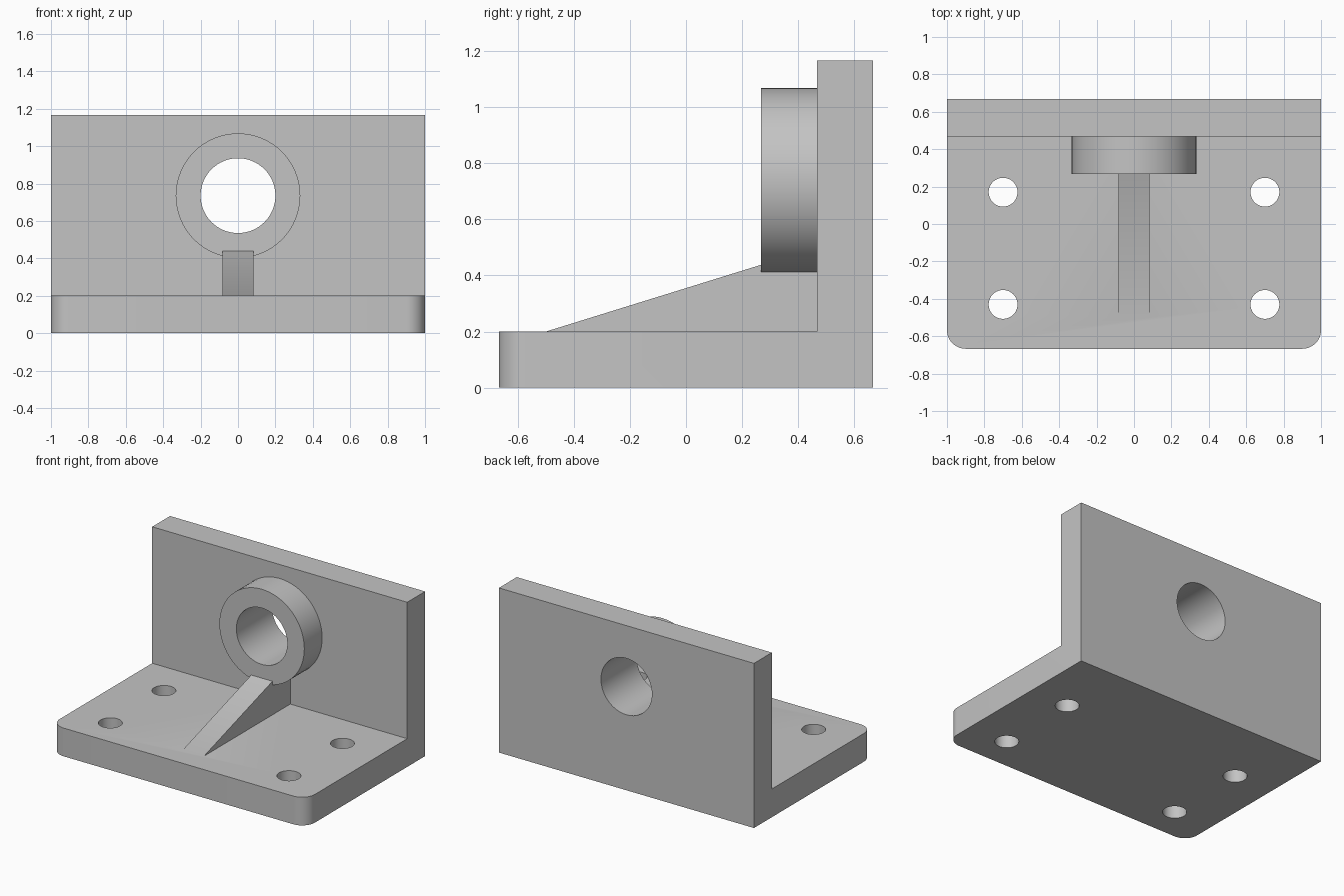
import bpy
import bmesh
import math
from mathutils import Matrix

cube = bpy.data.objects.get("Cube")
if cube:
    bpy.data.objects.remove(cube, do_unlink=True)

grey = bpy.data.materials.new("machined grey")
grey.use_nodes = True
colour = (0.55, 0.55, 0.55, 1)
grey.diffuse_color = colour
grey.node_tree.nodes["Principled BSDF"].inputs["Base Color"].default_value = colour

BORE_Z = 0.735
WALL_Y = 0.467


def finish(bm, name):
    bmesh.ops.recalc_face_normals(bm, faces=bm.faces[:])
    mesh = bpy.data.meshes.new(name)
    bm.to_mesh(mesh)
    bm.free()
    mesh.materials.append(grey)
    obj = bpy.data.objects.new(name, mesh)
    bpy.context.collection.objects.link(obj)
    return obj


def extrude_profile(name, points, half_width, corner=0):
    """Extrude a (y, z) side profile along x, rounding the front corners."""
    bm = bmesh.new()
    face = bm.faces.new([bm.verts.new((-half_width, y, z)) for y, z in points])
    moved = bmesh.ops.extrude_face_region(bm, geom=[face])["geom"]
    verts = [v for v in moved if isinstance(v, bmesh.types.BMVert)]
    bmesh.ops.translate(bm, verts=verts, vec=(2 * half_width, 0, 0))
    if corner:
        front = min(y for y, z in points)
        edges = [e for e in bm.edges
                 if all(abs(v.co.y - front) < 0.001 for v in e.verts)
                 and abs(e.verts[0].co.z - e.verts[1].co.z) > 0.01]
        bmesh.ops.bevel(bm, geom=edges, offset=corner, segments=12,
                        profile=0.5, affect='EDGES')
    return finish(bm, name)


def cylinder(name, radius, depth, centre, along_y=False):
    bm = bmesh.new()
    turn = Matrix.Rotation(math.pi / 2 if along_y else 0, 4, 'X')
    bmesh.ops.create_cone(bm, cap_ends=True, segments=64, radius1=radius,
                          radius2=radius, depth=depth,
                          matrix=Matrix.Translation(centre) @ turn)
    return finish(bm, name)


def combine(target, tool, operation):
    mod = target.modifiers.new(tool.name, 'BOOLEAN')
    mod.operation = operation
    mod.solver = 'EXACT'
    mod.object = tool
    bpy.context.view_layer.objects.active = target
    bpy.ops.object.modifier_apply(modifier=mod.name)
    bpy.data.objects.remove(tool, do_unlink=True)


# L-shaped body: base plate and upright back plate
bracket = extrude_profile("bearing_bracket", [
    (-0.667, 0), (0.667, 0), (0.667, 1.167),
    (WALL_Y, 1.167), (WALL_Y, 0.2), (-0.667, 0.2)], 1, corner=0.1)

# Sloping rib, sunk into both plates
rib = extrude_profile("support_rib", [
    (-0.5, 0.2), (-0.5, 0.1), (0.55, 0.1), (0.55, 0.5), (WALL_Y, 0.5)], 0.083)
combine(bracket, rib, 'UNION')

# Round boss on the back plate
boss = cylinder("bore_boss", 0.333, 0.3, (0, 0.417, BORE_Z), along_y=True)
combine(bracket, boss, 'UNION')

# Through bore and four mounting holes
bore = cylinder("bore_cutter", 0.2, 2, (0, 0.6, BORE_Z), along_y=True)
combine(bracket, bore, 'DIFFERENCE')
for x in (-0.7, 0.7):
    for y in (-0.43, 0.17):
        hole = cylinder("hole_cutter", 0.077, 0.6, (x, y, 0.1))
        combine(bracket, hole, 'DIFFERENCE')

# Smooth the round walls, keep the machined edges crisp
bpy.ops.object.select_all(action='DESELECT')
bracket.select_set(True)
bpy.context.view_layer.objects.active = bracket
bpy.ops.object.shade_smooth_by_angle(angle=math.radians(30))
